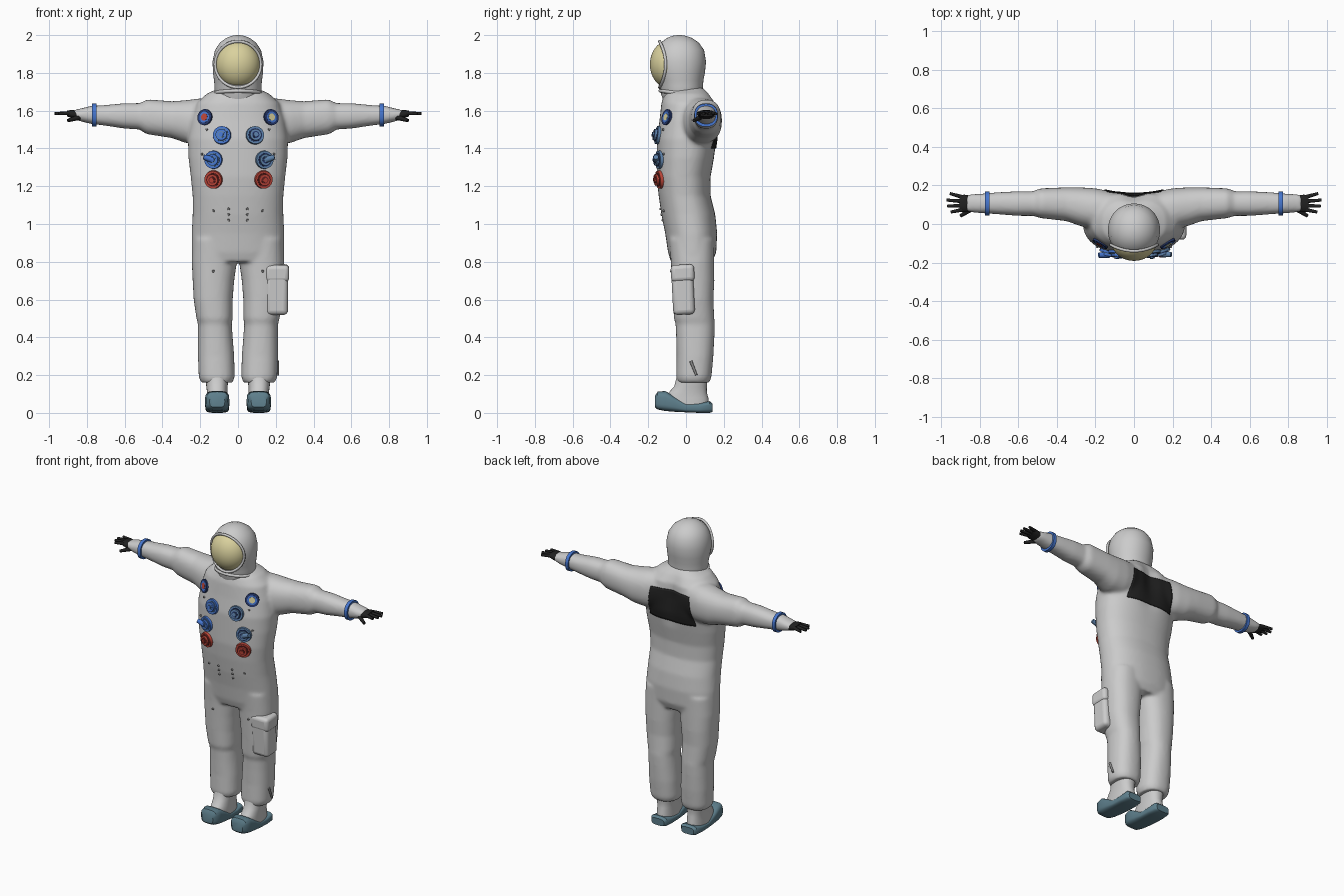
import bpy, bmesh, math
from mathutils import Vector, Matrix
from mathutils.bvhtree import BVHTree

cube = bpy.data.objects.get("Cube")
if cube:
    bpy.data.objects.remove(cube)


def material(name, r, g, b):
    m = bpy.data.materials.new(name)
    m.use_nodes = True
    m.diffuse_color = (r, g, b, 1)
    bsdf = m.node_tree.nodes["Principled BSDF"]
    bsdf.inputs["Base Color"].default_value = (r, g, b, 1)
    bsdf.inputs["Roughness"].default_value = 0.7
    return m


SUIT = material("suit white", .6, .6, .6)
VISOR = material("visor gold", .7, .64, .34)
BLUE = material("bright blue", .06, .18, .62)
NAVY = material("navy", .02, .04, .15)
STEEL = material("steel blue", .11, .22, .4)
RED = material("red", .5, .06, .04)
MAROON = material("dark red", .16, .02, .02)
BOOT = material("boot teal", .11, .21, .26)
BLACK = material("black rubber", .015, .015, .015)
GREY = material("grey metal", .25, .25, .25)


def finish(name, bm, mat):
    """Turn a bmesh into a named object of one colour."""
    bmesh.ops.recalc_face_normals(bm, faces=bm.faces)
    mesh = bpy.data.meshes.new(name)
    bm.to_mesh(mesh)
    bm.free()
    mesh.materials.append(mat)
    obj = bpy.data.objects.new(name, mesh)
    bpy.context.collection.objects.link(obj)
    return obj


def loft(bm, axis, rows, side=1, power=2.3, n=36):
    """Skin rounded sections; each row is (position, low u, high u, low v, high v)."""
    rings = []
    for t, u0, u1, v0, v1 in rows:
        ring = []
        for i in range(n):
            a = math.tau * i / n
            c, s = math.cos(a), math.sin(a)
            u = (u0 + u1) / 2 + (u1 - u0) / 2 * math.copysign(abs(c) ** (2 / power), c)
            v = (v0 + v1) / 2 + (v1 - v0) / 2 * math.copysign(abs(s) ** (2 / power), s)
            x, y, z = {"x": (t, u, v), "y": (u, t, v), "z": (u, v, t)}[axis]
            ring.append(bm.verts.new((x * side, y, z)))
        rings.append(ring)
    for a, b in zip(rings, rings[1:]):
        for i in range(n):
            j = (i + 1) % n
            bm.faces.new((a[i], a[j], b[j], b[i]))
    bm.faces.new(rings[0])
    bm.faces.new(rings[-1])


def rod(bm, a, b, r1, r2=None, segments=24):
    """Capped cylinder or cone from a to b."""
    a, b = Vector(a), Vector(b)
    turn = (b - a).to_track_quat("Z", "Y").to_matrix().to_4x4()
    bmesh.ops.create_cone(bm, cap_ends=True, segments=segments, radius1=r1,
                          radius2=r1 if r2 is None else r2, depth=(b - a).length,
                          matrix=Matrix.Translation((a + b) / 2) @ turn)


def ball(bm, centre, size):
    scale = Matrix.Diagonal((*size, 1))
    bmesh.ops.create_uvsphere(bm, u_segments=40, v_segments=24, radius=1,
                              matrix=Matrix.Translation(centre) @ scale)


# Suit: torso, arms and legs fused into one soft skin
bm = bmesh.new()
torso = [(.8, .24, -.08, .14), (.85, .245, -.095, .16), (.95, .245, -.11, .165),
         (1.05, .24, -.13, .155), (1.15, .24, -.145, .13), (1.25, .25, -.155, .13),
         (1.35, .262, -.155, .15), (1.45, .265, -.155, .17), (1.55, .25, -.14, .175),
         (1.64, .22, -.13, .165), (1.69, .165, -.115, .13), (1.72, .1, -.08, .1)]
loft(bm, "z", [(z, -w, w, f, b) for z, w, f, b in torso], n=64)
for v in bm.verts:  # spine groove between the shoulder blades
    if v.co.y > 0:
        fade = math.exp(-((v.co.z - 1.57) / .13) ** 2)
        v.co.y -= .035 * fade * math.exp(-(v.co.x / .06) ** 2)
arm = [(.1, -.02, .165, 1.43, 1.67), (.2, -.03, .185, 1.42, 1.665),
       (.28, -.01, .19, 1.43, 1.655), (.35, .015, .19, 1.455, 1.65),
       (.48, .03, .185, 1.475, 1.66), (.5, .035, .18, 1.485, 1.65),
       (.52, .042, .17, 1.5, 1.64), (.6, .042, .17, 1.505, 1.64),
       (.7, .05, .165, 1.52, 1.63), (.78, .055, .158, 1.53, 1.625),
       (.84, .06, .155, 1.545, 1.61), (.87, .065, .15, 1.555, 1.605)]
leg = [(.92, .01, .24, -.09, .15), (.8, .006, .245, -.08, .15), (.7, .02, .24, -.075, .15),
       (.6, .028, .235, -.07, .145), (.5, .028, .22, -.064, .15), (.47, .033, .212, -.055, .152),
       (.4, .028, .212, -.052, .15), (.3, .02, .212, -.05, .145), (.19, .018, .208, -.052, .135),
       (.16, .028, .196, -.045, .125)]
for side in (-1, 1):
    loft(bm, "x", arm, side)
    loft(bm, "z", leg, side)
suit = finish("suit", bm, SUIT)
remesh = suit.modifiers.new("fuse", "REMESH")
remesh.mode = "VOXEL"
remesh.voxel_size = .01
remesh.use_smooth_shade = True
soften = suit.modifiers.new("soften", "SMOOTH")
soften.iterations = 8
bpy.context.view_layer.update()
skin = BVHTree.FromObject(suit, bpy.context.evaluated_depsgraph_get())


def on_suit(x, z, front=True):
    """Point and normal of the suit seen from the front or back."""
    d = 1 if front else -1
    point, normal, _, _ = skin.ray_cast(Vector((x, -d, z)), Vector((0, d, 0)))
    if normal.y * d > 0:
        normal = -normal
    return point, normal


# Helmet, visor, rim and neck ring
bm = bmesh.new()
shell = [(1.65, .11, -.12, .08), (1.7, .124, -.135, .088), (1.73, .124, -.138, .09),
         (1.76, .127, -.146, .092), (1.8, .132, -.158, .1), (1.86, .135, -.17, .106),
         (1.92, .122, -.16, .096), (1.96, .096, -.133, .068), (1.985, .062, -.1, .032),
         (1.996, .034, -.072, 0), (2, .01, -.046, -.026)]
loft(bm, "z", [(z, -w, w, f, b) for z, w, f, b in shell], power=2.05, n=48)
finish("helmet", bm, SUIT)
bm = bmesh.new()
ball(bm, (0, -.09, 1.845), (.118, .101, .126))
finish("visor", bm, VISOR)


def loop_tube(name, points, radius, mat):
    curve = bpy.data.curves.new(name, "CURVE")
    curve.dimensions = "3D"
    curve.bevel_depth = radius
    curve.bevel_resolution = 2
    line = curve.splines.new("POLY")
    line.points.add(len(points) - 1)
    for p, co in zip(line.points, points):
        p.co = (*co, 1)
    line.use_cyclic_u = True
    curve.materials.append(mat)
    bpy.context.collection.objects.link(bpy.data.objects.new(name, curve))


angles = [math.tau * i / 48 for i in range(48)]
loop_tube("visor_rim", [(.121 * math.cos(a), -.108 - .032 * math.sin(a) ** 2,
                         1.845 + .122 * math.sin(a)) for a in angles], .008, SUIT)
loop_tube("neck_ring", [(.124 * math.cos(a), -.022 + .114 * math.sin(a),
                         1.69 - .015 * math.sin(a)) for a in angles], .01, SUIT)

# Hands, wrist bands and boots
fingers = [(.074, .95, .062), (.096, .968, .092), (.118, .972, .124), (.14, .955, .158)]
for side, word in ((1, "left"), (-1, "right")):
    bm = bmesh.new()
    loft(bm, "x", [(.75, .044, .168, 1.515, 1.637), (.772, .044, .168, 1.515, 1.637)], side)
    finish(word + "_wrist_band", bm, BLUE)
    bm = bmesh.new()
    loft(bm, "x", [(.85, .066, .148, 1.552, 1.6), (.88, .062, .152, 1.56, 1.604),
                   (.905, .066, .15, 1.57, 1.6)], side)
    for y, tip, spread in fingers:
        rod(bm, (side * .89, y, 1.587), (side * tip, spread, 1.584), .011, .008, 10)
    rod(bm, (side * .84, .078, 1.565), (side * .9, .042, 1.548), .014, .009, 10)
    finish(word + "_hand", bm, BLACK)
    bm = bmesh.new()
    loft(bm, "z", [(.02, .055, .165, -.1, .12), (.08, .055, .165, -.11, .118),
                   (.11, .056, .164, -.09, .11), (.14, .055, .168, -.062, .11),
                   (.19, .05, .172, -.05, .115)], side)
    finish(word + "_boot_upper", bm, SUIT)
    bm = bmesh.new()
    loft(bm, "y", [(-.165, .07, .15, .03, .09), (-.15, .054, .166, .018, .112),
                   (-.11, .046, .174, .01, .116), (-.06, .046, .174, .006, .086),
                   (0, .048, .172, .003, .05), (.07, .048, .172, 0, .052),
                   (.125, .052, .168, 0, .062), (.14, .065, .155, .005, .05)], side, 3.5)
    finish(word + "_overshoe", bm, BOOT)

# Hose connectors: stacked rings standing on the chest
connectors = [("upper", -1, .085, 1.47, BLUE, STEEL), ("upper", 1, .09, 1.47, STEEL, NAVY),
              ("middle", -1, .13, 1.34, BLUE, STEEL), ("middle", 1, .14, 1.34, STEEL, NAVY),
              ("lower", -1, .13, 1.235, RED, MAROON), ("lower", 1, .135, 1.235, RED, MAROON)]
for level, side, x, z, bright, dark in connectors:
    p, n = on_suit(side * x, z)
    name = level + ("_left" if side > 0 else "_right") + "_connector"
    for part, r, h, mat in (("base", .05, .012, bright), ("groove", .038, .015, dark),
                            ("collar", .032, .026, bright), ("bore", .02, .028, dark),
                            ("plug", .013, .034, bright)):
        bm = bmesh.new()
        rod(bm, p - n * .012, p + n * h, r, r * .94)
        finish(name + "_" + part, bm, mat)
    if level == "middle":
        bm = bmesh.new()
        start = p + n * .018
        rod(bm, start, start + Vector((side * .048, -.004, .015)), .018, .013, 16)
        finish(name + "_elbow", bm, bright)

# Round shoulder emblems
for side, word, centre in ((1, "left", VISOR), (-1, "right", RED)):
    p, n = on_suit(side * .175, 1.565)
    for part, r, h, mat in (("field", .043, .007, NAVY), ("ring", .03, .008, BLUE),
                            ("centre", .019, .009, centre)):
        bm = bmesh.new()
        rod(bm, p - n * .006, p + n * h, r)
        finish(word + "_emblem_" + part, bm, mat)

# Small metal studs on waist, chest and thighs
bm = bmesh.new()
for x, z in ((.05, 1.08), (.05, 1.05), (.05, 1.02), (.13, 1.07), (.165, 1.5), (.19, 1.37), (.13, .75)):
    for side in (-1, 1):
        p, n = on_suit(side * x, z)
        rod(bm, p - n * .004, p + n * .007, .008, .005, 10)
finish("studs", bm, GREY)

# Black panel following the upper back
bm = bmesh.new()
cols, levels = 28, 16
grid = []
for j in range(levels + 1):
    v = j / levels
    row = []
    for i in range(cols + 1):
        u = 2 * i / cols - 1
        p, n = on_suit(u * (.17 - .03 * v), 1.4 + .2 * v, False)
        row.append(bm.verts.new(p + Vector((0, .005, 0))))
    grid.append(row)
for a, b in zip(grid, grid[1:]):
    for i in range(cols):
        bm.faces.new((a[i], a[i + 1], b[i + 1], b[i]))
panel = finish("back_panel", bm, BLACK)
panel.modifiers.new("thickness", "SOLIDIFY").thickness = .004


# Thigh pocket with flap, and a pen on the shin
def soft_box(name, centre, size, bevel):
    bm = bmesh.new()
    bmesh.ops.create_cube(bm, size=1, matrix=Matrix.Translation(centre)
                          @ Matrix.Rotation(.05, 4, "X") @ Matrix.Diagonal((*size, 1)))
    box = finish(name, bm, SUIT)
    mod = box.modifiers.new("round", "BEVEL")
    mod.width = bevel
    mod.segments = 4


soft_box("thigh_pocket", (.205, -.016, .65), (.12, .115, .26), .025)
soft_box("pocket_flap", (.207, -.018, .74), (.128, .124, .09), .022)
bm = bmesh.new()
rod(bm, (.21, .025, .275), (.212, .055, .2), .008, .006, 10)
finish("shin_pen", bm, GREY)

# Smooth shading that keeps hard edges
bpy.ops.object.select_all(action="DESELECT")
for obj in bpy.context.collection.objects:
    if obj.type == "MESH" and obj is not suit:
        obj.select_set(True)
        bpy.context.view_layer.objects.active = obj
bpy.ops.object.shade_smooth_by_angle(angle=math.radians(40))
